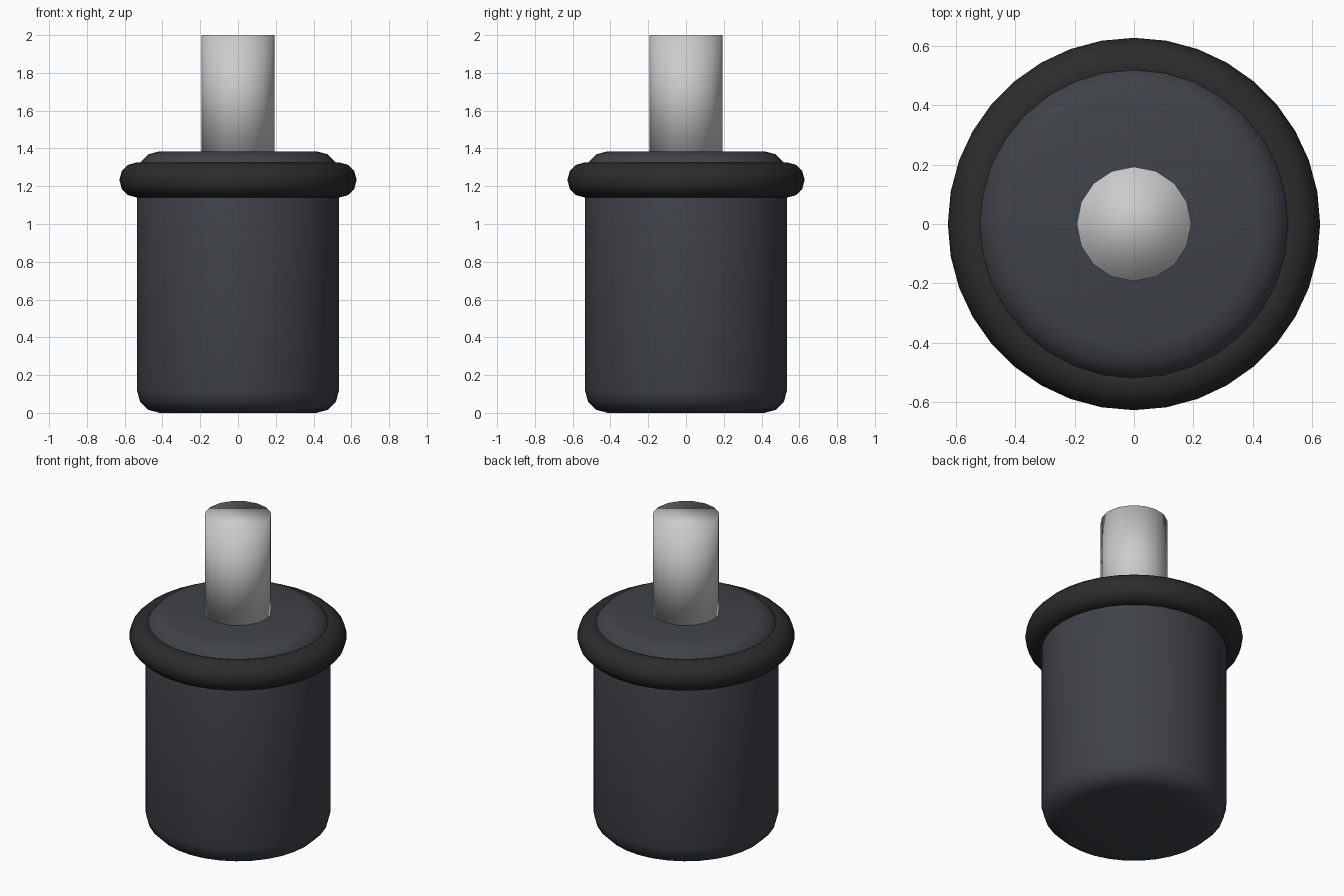
import bpy, math

if "Cube" in bpy.data.objects:
    bpy.data.objects.remove(bpy.data.objects["Cube"])


def paint(obj, name, rgb):
    mat = bpy.data.materials.new(name)
    mat.diffuse_color = (*rgb, 1.0)
    mat.use_nodes = True
    mat.node_tree.nodes["Principled BSDF"].inputs["Base Color"].default_value = mat.diffuse_color
    obj.data.materials.append(mat)


def cylinder(name, radius, z0, z1, sides):
    bpy.ops.mesh.primitive_cylinder_add(vertices=sides, radius=radius, depth=z1 - z0,
                                        location=(0, 0, (z0 + z1) / 2))
    obj = bpy.context.object
    obj.name = name
    return obj


# Housing: cylinder with rounded rims
housing = cylinder("housing", 0.535, 0.0, 1.385, 32)
bevel = housing.modifiers.new("rim_bevel", 'BEVEL')
bevel.width = 0.12
bevel.segments = 3
bevel.limit_method = 'ANGLE'
bevel.angle_limit = math.radians(40)
bpy.ops.object.modifier_apply(modifier=bevel.name)
bpy.ops.object.shade_smooth_by_angle(angle=math.radians(40))
paint(housing, "dark_slate", (0.05, 0.055, 0.065))

# Collar: rubber ring around the top of the housing
bpy.ops.mesh.primitive_torus_add(major_radius=0.535, minor_radius=0.093,
                                 major_segments=36, minor_segments=12,
                                 location=(0, 0, 1.233))
collar = bpy.context.object
collar.name = "collar_ring"
bpy.ops.object.shade_smooth()
paint(collar, "rubber_black", (0.025, 0.025, 0.025))

# Shaft: fully smooth-shaded pin rising from the housing
shaft = cylinder("shaft", 0.193, 1.34, 2.0, 16)
bpy.ops.object.shade_smooth()
paint(shaft, "light_metal", (0.75, 0.75, 0.77))
